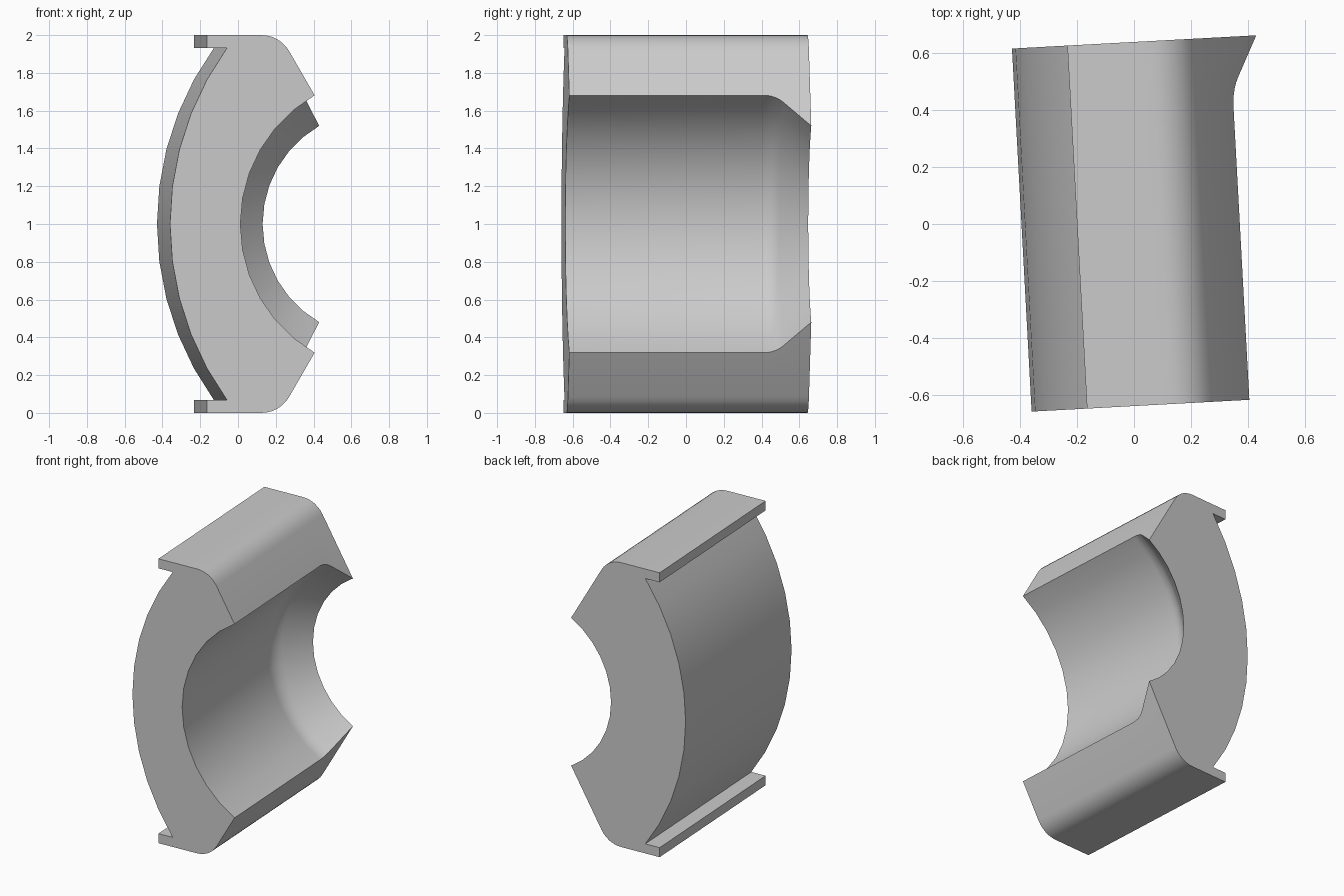
import bpy
import bmesh
from math import sin, cos, tan, asin, pi, radians

cube = bpy.data.objects.get("Cube")
if cube:
    bpy.data.objects.remove(cube, do_unlink=True)

HALF_LEN = 0.639
BORE_X = 0.765               # bore axis, at z = 1
BORE_R, MOUTH_R = 0.787, 0.60
BACK_X, BACK_R = -0.395, 1.59
NOTCH_Z = 1.933              # underside of the retaining lip
FILLET = 0.17


def section(bore):
    """Closed outline (x, z) of the shell for a given bore radius."""
    half = []
    # curved back, from the middle up to the notch
    sweep = asin((NOTCH_Z - 1) / BACK_R)
    for i in range(6):
        a = sweep * i / 5
        half.append((BACK_X + BACK_R * (1 - cos(a)), 1 + BACK_R * sin(a)))
    # lip
    half += [(-0.20, NOTCH_Z), (-0.20, 2)]
    # rounded shoulder leading into the radial end face
    start = BORE_X - 1 / tan(pi / 3) - FILLET * tan(pi / 6)
    for i in range(7):
        a = pi / 3 * i / 6
        half.append((start + FILLET * sin(a), 2 - FILLET * (1 - cos(a))))
    # bore arc, down to the middle
    for i in range(7):
        a = pi / 3 * (1 - i / 6)
        half.append((BORE_X - bore * cos(a), 1 + bore * sin(a)))
    return half + [(x, 2 - z) for x, z in reversed(half[1:-1])]


# bore radius along the length: straight, eased bend, 45 degree throat
bend_y = HALF_LEN - (BORE_R - MOUTH_R)
bend_r, run = 0.145, 0.145 * tan(pi / 8)
stations = [(-HALF_LEN, BORE_R)]
for i in range(6):
    a = pi / 4 * i / 5
    stations.append((bend_y - run + bend_r * sin(a), BORE_R - bend_r * (1 - cos(a))))
stations.append((HALF_LEN, MOUTH_R))

# loft the sections and cap both ends
bm = bmesh.new()
rings = [[bm.verts.new((x, y, z)) for x, z in section(r)] for y, r in stations]
for a, b in zip(rings, rings[1:]):
    for i in range(len(a)):
        j = (i + 1) % len(a)
        bm.faces.new((a[i], a[j], b[j], b[i]))
bm.faces.new(rings[0])
bm.faces.new(rings[-1])
bmesh.ops.recalc_face_normals(bm, faces=bm.faces)
mesh = bpy.data.meshes.new("bearing_shell")
bm.to_mesh(mesh)
bm.free()

shell = bpy.data.objects.new("bearing_shell", mesh)
bpy.context.collection.objects.link(shell)
shell.rotation_euler.z = radians(3.1)

# plain grey
grey = bpy.data.materials.new("plain_grey")
grey.use_nodes = True
colour = (0.6, 0.6, 0.6, 1)
grey.diffuse_color = colour
grey.node_tree.nodes["Principled BSDF"].inputs["Base Color"].default_value = colour
mesh.materials.append(grey)

bpy.ops.object.select_all(action='DESELECT')
shell.select_set(True)
bpy.context.view_layer.objects.active = shell
bpy.ops.object.shade_smooth_by_angle(angle=radians(25))
